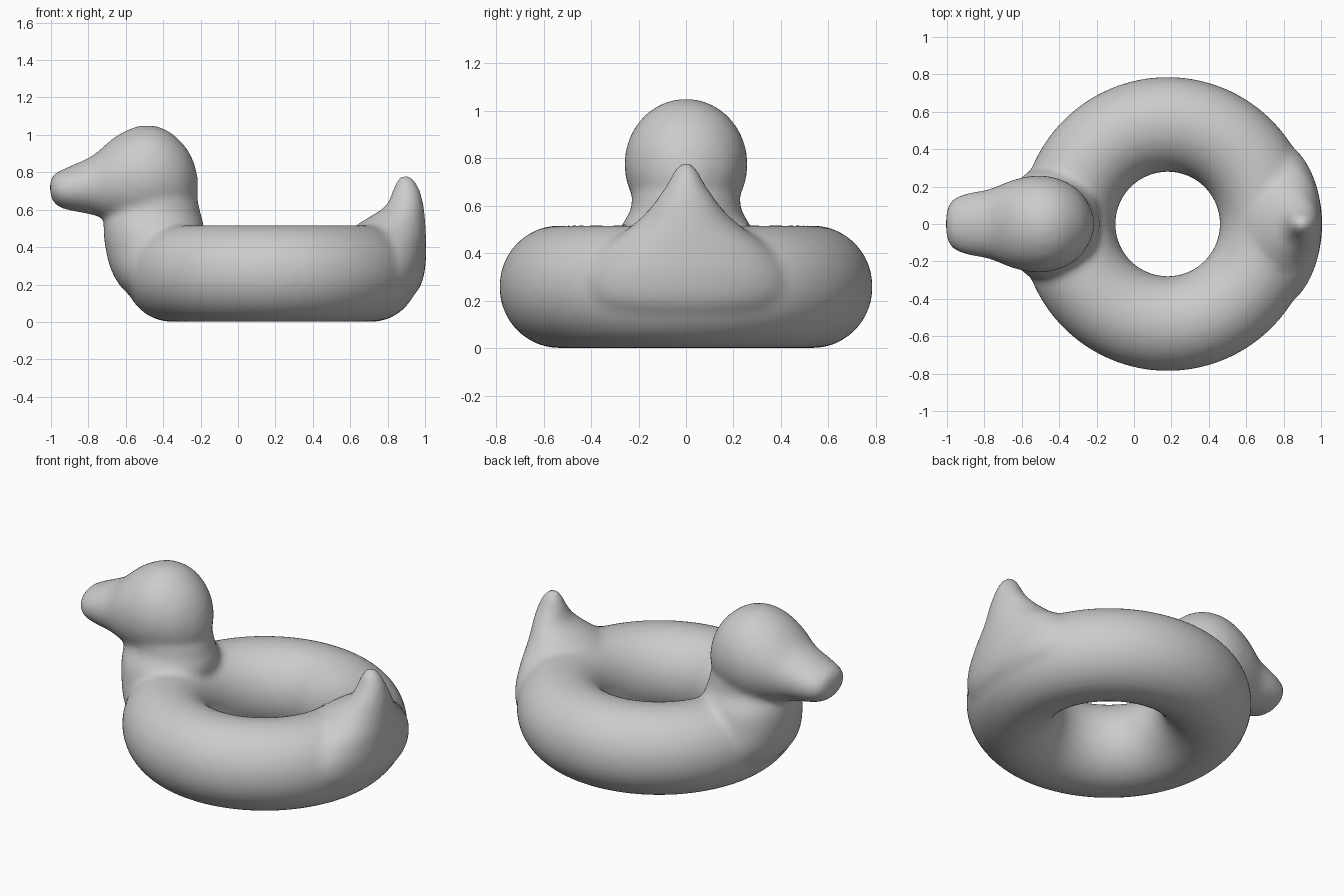
import bpy
import bmesh
from math import sin, cos, tau
from mathutils import Vector

cube = bpy.data.objects.get("Cube")
if cube:
    bpy.data.objects.remove(cube)

SEGMENTS = 40
STEPS = 5


def refine(rows):
    """Catmull-Rom interpolation between the section rows."""
    rows = [Vector(r) for r in rows]
    result = []
    for i in range(len(rows) - 1):
        a, b, c, d = (rows[max(0, min(len(rows) - 1, i + k))] for k in (-1, 0, 1, 2))
        for s in range(STEPS):
            t = s / STEPS
            result.append(b + (c - a) * (t / 2)
                          + (a * 2 - b * 5 + c * 4 - d) * (t * t / 2)
                          + (b * 3 - a - c * 3 + d) * (t ** 3 / 2))
    return result + [rows[-1]]


def skin(bm, rings, closed=False):
    """Join rings of points into a closed surface."""
    loops = [[bm.verts.new(p) for p in ring] for ring in rings]
    pairs = list(zip(loops, loops[1:]))
    if closed:
        pairs.append((loops[-1], loops[0]))
    else:
        bm.faces.new(loops[0])
        bm.faces.new(loops[-1])
    for low, high in pairs:
        for i in range(len(low)):
            j = (i + 1) % len(low)
            bm.faces.new((low[i], low[j], high[j], high[i]))


def loft(bm, rows, along):
    """Elliptical sections: position, low edge, high edge, half width in y."""
    rings = []
    for pos, low, high, half in refine(rows):
        ring = []
        for k in range(SEGMENTS):
            a = tau * k / SEGMENTS
            mid = (low + high) / 2 + (high - low) / 2 * cos(a)
            y = half * sin(a)
            ring.append((pos, y, mid) if along == "x" else (mid, y, pos))
        rings.append(ring)
    skin(bm, rings)


bm = bmesh.new()

# Inflated ring
rings = []
for i in range(96):
    a = tau * i / 96
    ring = []
    for k in range(SEGMENTS):
        b = tau * k / SEGMENTS
        r = 0.533 + 0.254 * cos(b)
        ring.append((0.18 + r * cos(a), r * sin(a), 0.259 + 0.259 * sin(b)))
    rings.append(ring)
skin(bm, rings, closed=True)

# Neck and chest
loft(bm, [
    (0.10, -0.52, -0.36, 0.18),
    (0.18, -0.62, -0.30, 0.28),
    (0.28, -0.68, -0.25, 0.31),
    (0.40, -0.71, -0.21, 0.30),
    (0.50, -0.72, -0.18, 0.28),
    (0.58, -0.71, -0.20, 0.235),
    (0.66, -0.68, -0.22, 0.22),
    (0.74, -0.60, -0.28, 0.15),
], "z")

# Head and beak
loft(bm, [
    (-1.006, 0.69, 0.75, 0.05),
    (-0.99, 0.645, 0.785, 0.105),
    (-0.95, 0.61, 0.81, 0.145),
    (-0.87, 0.59, 0.845, 0.17),
    (-0.77, 0.57, 0.895, 0.188),
    (-0.65, 0.53, 0.995, 0.235),
    (-0.52, 0.50, 1.05, 0.26),
    (-0.40, 0.52, 1.035, 0.242),
    (-0.30, 0.56, 0.96, 0.185),
    (-0.24, 0.62, 0.865, 0.105),
    (-0.215, 0.68, 0.77, 0.04),
], "x")

# Upturned tail
loft(bm, [
    (0.08, 0.66, 0.87, 0.20),
    (0.18, 0.58, 0.97, 0.40),
    (0.30, 0.52, 1.003, 0.44),
    (0.42, 0.54, 1.006, 0.36),
    (0.50, 0.61, 1.004, 0.25),
    (0.56, 0.70, 1.0, 0.18),
    (0.62, 0.79, 0.993, 0.13),
    (0.70, 0.825, 0.975, 0.075),
    (0.75, 0.845, 0.95, 0.05),
    (0.785, 0.87, 0.92, 0.022),
], "z")

bmesh.ops.recalc_face_normals(bm, faces=bm.faces)
mesh = bpy.data.meshes.new("duck_swim_ring")
bm.to_mesh(mesh)
bm.free()
duck = bpy.data.objects.new("duck_swim_ring", mesh)
bpy.context.collection.objects.link(duck)

# Plain grey vinyl
grey = bpy.data.materials.new("grey_vinyl")
grey.use_nodes = True
colour = (0.6, 0.6, 0.6, 1.0)
grey.diffuse_color = colour
grey.node_tree.nodes["Principled BSDF"].inputs["Base Color"].default_value = colour
mesh.materials.append(grey)

# Fuse the parts into one soft skin
remesh = duck.modifiers.new("fuse", "REMESH")
remesh.mode = "VOXEL"
remesh.voxel_size = 0.018
remesh.use_smooth_shade = True
soften = duck.modifiers.new("soften", "SMOOTH")
soften.factor = 0.5
soften.iterations = 14
